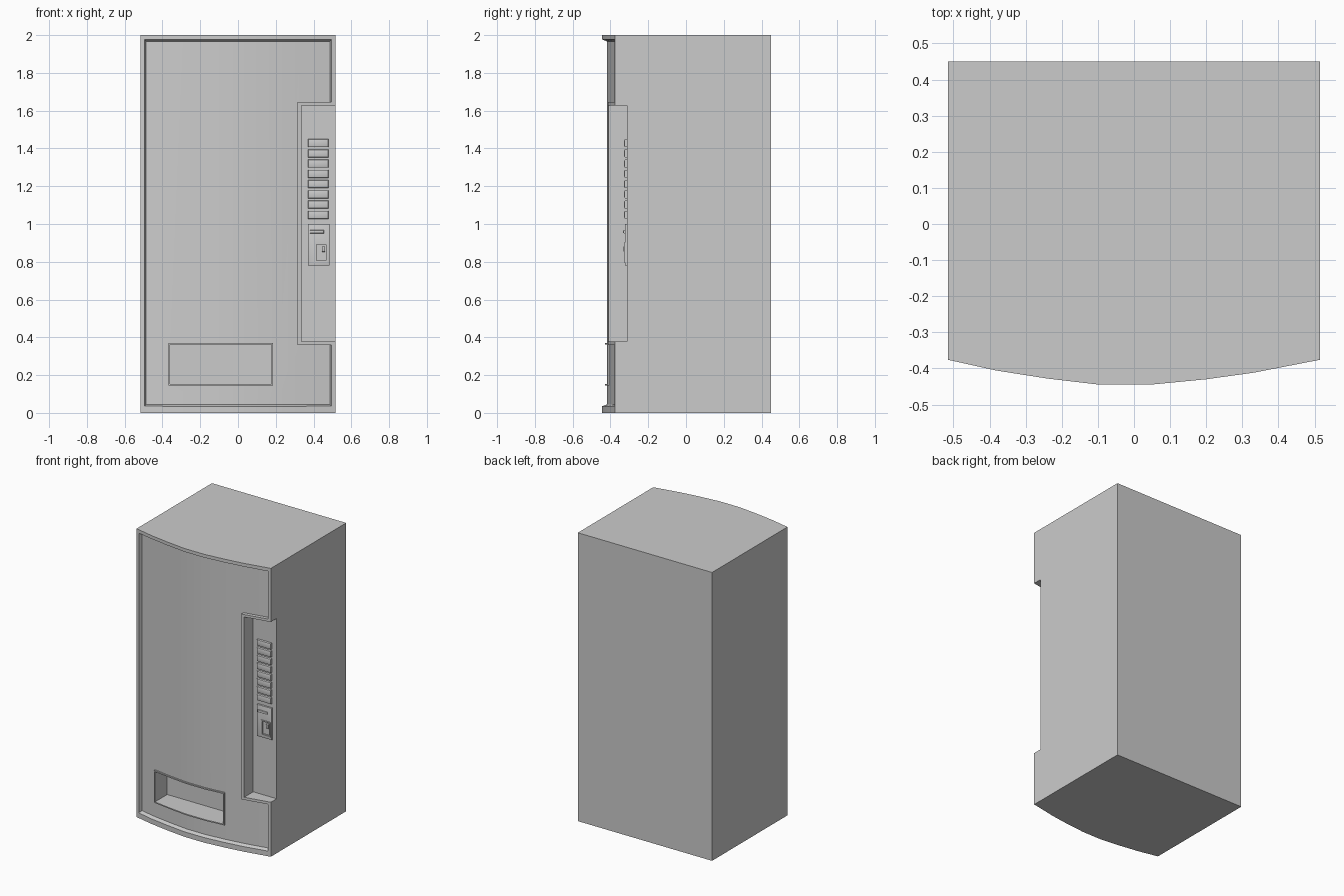
import bpy, bmesh

if "Cube" in bpy.data.objects:
    bpy.data.objects.remove(bpy.data.objects["Cube"])

# Bowed front in plan view: (x, y)
FRONT = [(-.515, -.376), (-.38, -.406), (-.24, -.428), (-.10, -.4445),
         (.05, -.4445), (.20, -.430), (.33, -.412), (.515, -.376)]
BUTTON_Y = -.312          # back wall of the control recess


def front_y(x):
    for (xa, ya), (xb, yb) in zip(FRONT, FRONT[1:]):
        if x <= xb or xb == FRONT[-1][0]:
            return ya + (yb - ya) * (x - xa) / (xb - xa)


def finish(name, bm):
    bmesh.ops.recalc_face_normals(bm, faces=bm.faces)
    me = bpy.data.meshes.new(name)
    bm.to_mesh(me)
    bm.free()
    ob = bpy.data.objects.new(name, me)
    bpy.context.collection.objects.link(ob)
    return ob


def box(name, x, y, z, bevel=0):
    bm = bmesh.new()
    bmesh.ops.create_cube(bm, size=1)
    for v in bm.verts:
        v.co = [r[0] if c < 0 else r[1] for c, r in zip(v.co, (x, y, z))]
    if bevel:
        edges = [e for e in bm.edges if all(v.co.y < sum(y) / 2 for v in e.verts)]
        bmesh.ops.bevel(bm, geom=edges, offset=bevel, segments=2, profile=.5,
                        affect='EDGES')
    return finish(name, bm)


def curved_block(name, x, z, near, far, flare=0, back=None):
    """Block following the bowed front from depth near to far; flare widens the near side."""
    xs = [x[0]] + [p[0] for p in FRONT if x[0] < p[0] < x[1]] + [x[1]]
    bm = bmesh.new()
    rings = []
    for i, px in enumerate(xs):
        nx = px + (-flare if i == 0 else flare if i == len(xs) - 1 else 0)
        y0 = front_y(px) + near
        y1 = back if back is not None else front_y(px) + far
        rings.append([bm.verts.new(c) for c in (
            (nx, y0, z[0] - flare), (px, y1, z[0]), (px, y1, z[1]), (nx, y0, z[1] + flare))])
    for a, b in zip(rings, rings[1:]):
        for k in range(4):
            bm.faces.new((a[k], a[(k + 1) % 4], b[(k + 1) % 4], b[k]))
    bm.faces.new(rings[0])
    bm.faces.new(rings[-1])
    return finish(name, bm)


def cut(ob, cutter, keep=False):
    mod = ob.modifiers.new("cut", 'BOOLEAN')
    mod.operation, mod.solver, mod.object = 'DIFFERENCE', 'EXACT', cutter
    bpy.context.view_layer.objects.active = ob
    bpy.ops.object.modifier_apply(modifier=mod.name)
    if not keep:
        bpy.data.objects.remove(cutter)


# Cabinet with a sunken front panel that leaves a raised border
cabinet = curved_block("cabinet", (-.515, .515), (0, 2), 0, 0, back=.45)
panel_recess = curved_block("panel_recess", (-.486, .486), (.045, 1.967), -.025, .025, flare=.02)
cut(panel_recess, box("rim_keep", (.315, .7), (-1, 0), (.36, 1.645)))
cut(cabinet, panel_recess)

# Control recess, open to the right side
cut(cabinet, box("control_recess", (.335, .7), (-1, BUTTON_Y), (.378, 1.628)))

# Delivery tray with its thin raised rim
tray = box("tray_cutter", (-.361, .177), (-1, -.26), (.153, .362))
rim = curved_block("tray_rim", (-.369, .185), (.145, .37), .015, .04)
cut(rim, tray, keep=True)
cut(cabinet, tray)

# Selection buttons
for i in range(8):
    top = 1.449 - i * .0542
    box(f"button_{i + 1}", (.371, .479), (BUTTON_Y - .015, BUTTON_Y + .005),
        (top - .042, top), .006)

# Coin unit: plate, slot bezel, return door surround and lever
Y = BUTTON_Y - .012
plate = box("coin_plate", (.37, .484), (Y, BUTTON_Y + .005), (.78, 1.0), .003)
cut(plate, box("return_cutter", (.415, .467), (-1, Y + .008), (.806, .892)))
box("coin_slot", (.38, .455), (Y - .009, Y + .004), (.951, .967), .004)
door = box("return_surround", (.405, .475), (Y - .005, Y + .004), (.797, .902))
cut(door, box("door_cutter", (.413, .469), (-1, 0), (.804, .894)))
box("return_lever", (.444, .461), (Y - .006, Y + .01), (.853, .882), .003)

# Smooth the bowed surfaces, keep corners crisp
bpy.ops.object.select_all(action='DESELECT')
for ob in bpy.data.objects:
    ob.select_set(True)
bpy.context.view_layer.objects.active = cabinet
bpy.ops.object.shade_smooth_by_angle(angle=.5)
